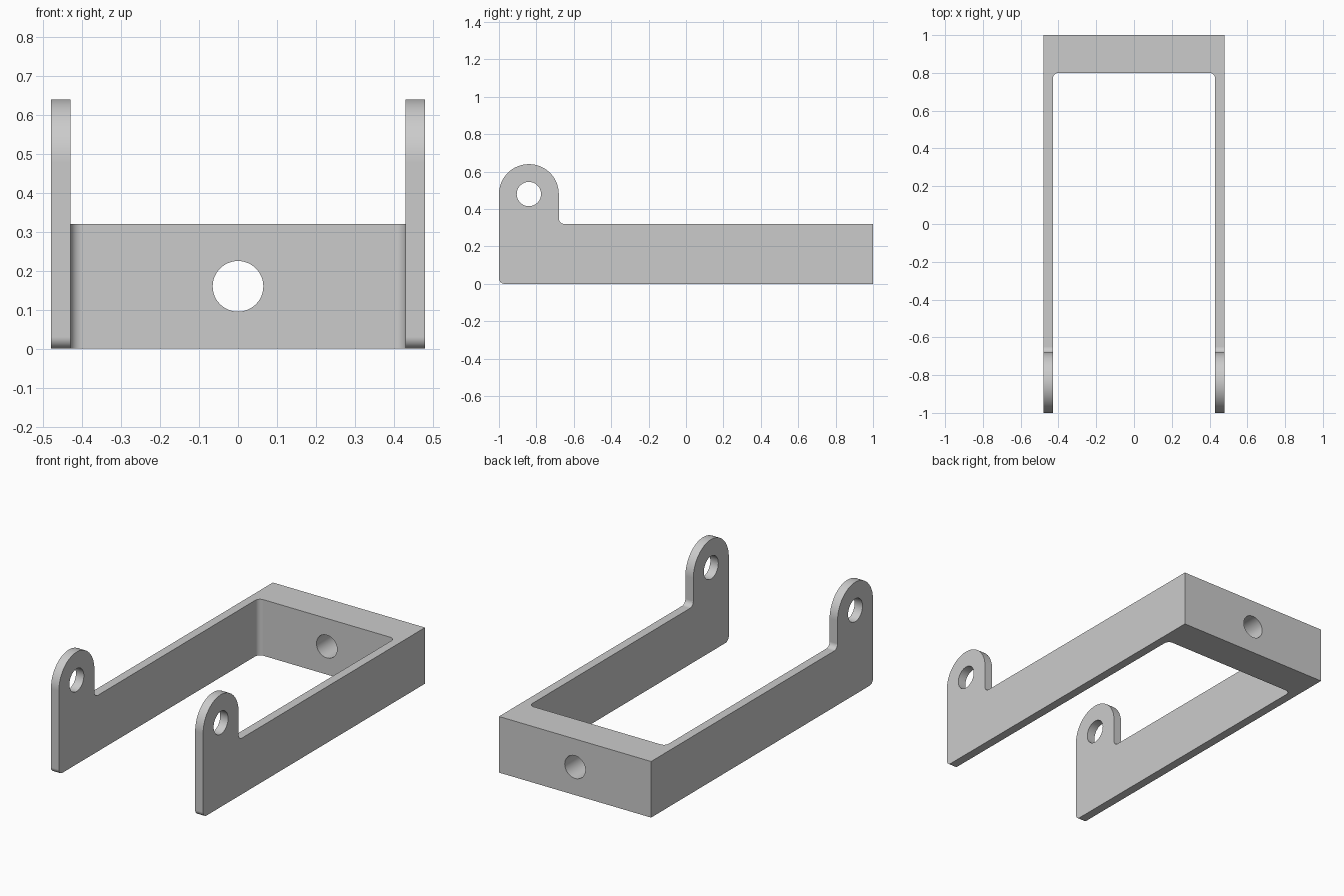
import bpy, bmesh
from math import sin, cos, pi, radians
from mathutils import Vector

cube = bpy.data.objects.get("Cube")
if cube:
    bpy.data.objects.remove(cube, do_unlink=True)

HALF_W, INNER_W = 0.48, 0.43
BAR_H, LUG_R, HOLE_R, FILLET = 0.32, 0.16, 0.065, 0.03
LUG_Y, LUG_Z = -0.84, 0.48

grey = bpy.data.materials.new("light grey")
grey.use_nodes = True
colour = (0.6, 0.6, 0.6, 1)
grey.diffuse_color = colour
grey.node_tree.nodes["Principled BSDF"].inputs["Base Color"].default_value = colour


def arc(cx, cy, r, start, end, steps):
    """Points on an arc, angles in degrees."""
    angles = [radians(start + (end - start) * i / steps) for i in range(steps + 1)]
    return [(cx + r * cos(a), cy + r * sin(a)) for a in angles]


def circle(cx, cy, r):
    return arc(cx, cy, r, 0, 360, 48)[:-1]


def prism(name, outline, place, low, high):
    """Extrude a 2D outline; place(u, v, d) maps it into space."""
    bm = bmesh.new()
    face = bm.faces.new([bm.verts.new(place(u, v, low)) for u, v in outline])
    grown = bmesh.ops.extrude_face_region(bm, geom=[face])["geom"]
    shift = Vector(place(0, 0, high)) - Vector(place(0, 0, low))
    bmesh.ops.translate(bm, vec=shift,
                        verts=[g for g in grown if isinstance(g, bmesh.types.BMVert)])
    bmesh.ops.recalc_face_normals(bm, faces=bm.faces)
    mesh = bpy.data.meshes.new(name)
    bm.to_mesh(mesh)
    bm.free()
    mesh.materials.append(grey)
    obj = bpy.data.objects.new(name, mesh)
    bpy.context.collection.objects.link(obj)
    return obj


def along_x(u, v, d): return (d, u, v)
def along_y(u, v, d): return (u, d, v)
def along_z(u, v, d): return (u, v, d)


# Side profile with rounded lug, filleted neck and eased lower front corner
profile = [(1, 0), (1, BAR_H)]
profile += arc(LUG_Y + LUG_R + FILLET, BAR_H + FILLET, FILLET, 270, 180, 8)
profile += arc(LUG_Y, LUG_Z, LUG_R, 0, 180, 32)
profile += arc(-1 + FILLET, FILLET, FILLET, 180, 270, 8)
bracket = prism("bracket", profile, along_x, -HALF_W, HALF_W)

# Open space between the arms, with filleted inner corners
opening = [(-INNER_W, -1.5), (INNER_W, -1.5)]
opening += arc(INNER_W - FILLET, 0.8 - FILLET, FILLET, 0, 90, 8)
opening += arc(-INNER_W + FILLET, 0.8 - FILLET, FILLET, 90, 180, 8)

cutters = [
    prism("opening_cutter", opening, along_z, -0.5, 1.5),
    prism("pivot_hole_cutter", circle(LUG_Y, LUG_Z, HOLE_R), along_x, -0.7, 0.7),
    prism("mount_hole_cutter", circle(0, BAR_H / 2, HOLE_R), along_y, 0.6, 1.2),
]

bpy.ops.object.select_all(action="DESELECT")
bracket.select_set(True)
bpy.context.view_layer.objects.active = bracket
for cutter in cutters:
    cutter.hide_render = True
    cut = bracket.modifiers.new(cutter.name, "BOOLEAN")
    cut.operation = "DIFFERENCE"
    cut.solver = "EXACT"
    cut.object = cutter
    bpy.ops.object.modifier_apply(modifier=cut.name)
    bpy.data.objects.remove(cutter, do_unlink=True)

# Smooth curved walls, crisp edges, flat large faces
bpy.ops.object.shade_smooth_by_angle(angle=radians(30))
weighted = bracket.modifiers.new("flat_faces", "WEIGHTED_NORMAL")
weighted.keep_sharp = True
